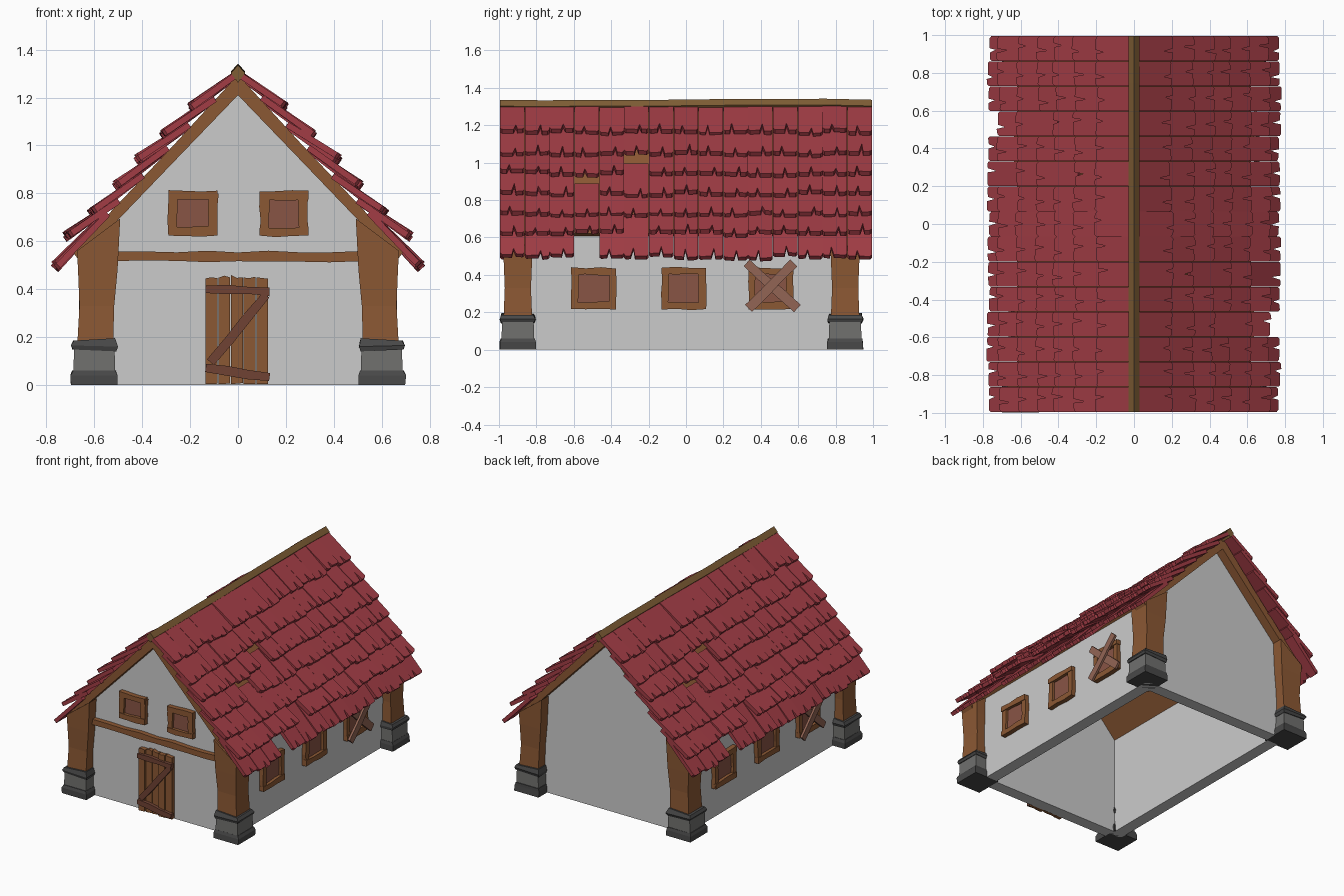
import bpy, bmesh, random
from math import pi
from mathutils import Matrix, Vector

if "Cube" in bpy.data.objects:
    bpy.data.objects.remove(bpy.data.objects["Cube"])

random.seed(4)
YC = -0.024                      # body centre along y
HX, HY = 0.60, 0.875             # wall half sizes


def mat(name, r, g, b):
    m = bpy.data.materials.new(name)
    m.diffuse_color = (r, g, b, 1)
    m.use_nodes = True
    m.node_tree.nodes["Principled BSDF"].inputs["Base Color"].default_value = m.diffuse_color
    return m


WOOD = mat("wood", .26, .098, .034)
DARK = mat("dark_wood", .16, .055, .034)
CROSS = mat("plank_wood", .29, .13, .09)
PANE = mat("shutter", .25, .09, .06)
TILE = mat("roof_tile", .36, .046, .06)
RIDGE = mat("ridge_wood", .21, .11, .035)
STONE = mat("stone", .16, .16, .155)
STONE_D = mat("dark_stone", .065, .065, .065)


def jit(a):
    return random.uniform(-a, a)


def loft(bm, rings, M=Matrix()):
    rows = [[bm.verts.new(M @ Vector(p)) for p in ring] for ring in rings]
    n = len(rows[0])
    for a, b in zip(rows, rows[1:]):
        for i in range(n):
            j = (i + 1) % n
            bm.faces.new((a[i], a[j], b[j], b[i]))
    bm.faces.new(rows[0][::-1])
    bm.faces.new(rows[-1])


def prism(bm, pts, M, w0, w1):
    loft(bm, [[(u, v, w) for u, v in pts] for w in (w0, w1)], M)


def bar(bm, a, b, width, M, w0, w1, wob=0.004, n=3):
    # hand-cut beam between two points of a wall plane
    a, b = Vector(a), Vector(b)
    side = (b - a).orthogonal().normalized() * width / 2
    pts = []
    for s, ts in ((1, range(n + 1)), (-1, range(n, -1, -1))):
        pts += [a.lerp(b, t / n) + side * (s + jit(wob) * 2 / width) for t in ts]
    prism(bm, [tuple(p) for p in pts], M, w0, w1)


def finish(bm, name, material=None):
    bmesh.ops.recalc_face_normals(bm, faces=bm.faces)
    me = bpy.data.meshes.new(name)
    bm.to_mesh(me)
    bm.free()
    ob = bpy.data.objects.new(name, me)
    bpy.context.collection.objects.link(ob)
    if material:
        me.materials.append(material)
    return ob


# wall frames: u along the wall, v up, w outward
FRONT = Matrix(((1, 0, 0, 0), (0, 0, -1, YC - HY), (0, 1, 0, 0), (0, 0, 0, 1)))
RIGHT = Matrix(((0, 0, 1, HX), (1, 0, 0, 0), (0, 1, 0, 0), (0, 0, 0, 1)))
TURN = Matrix.Translation((0, YC, 0)) @ Matrix.Rotation(pi, 4, 'Z') @ Matrix.Translation((0, -YC, 0))
BACK, LEFT = TURN @ FRONT, TURN @ RIGHT

# hollow walls
bm = bmesh.new()
gable = [(-HX, 0), (HX, 0), (HX, .613), (0, 1.255), (-HX, .613)]
for M in (FRONT, BACK):
    prism(bm, gable, M, -.085, 0)
for s in (-1, 1):
    prism(bm, [(s * .515, 0), (s * HX, 0), (s * HX, .613), (s * .515, .704)], FRONT, -2 * HY + .085, -.085)
finish(bm, "walls")

# roof boards under the tiles
bm = bmesh.new()
prism(bm, [(0, 1.285), (.62, .622), (.60, .608), (0, 1.25), (-.60, .608), (-.62, .622)], FRONT, -2 * HY - .04, .04)
finish(bm, "roof_boards", WOOD)

# gable rafters
bm = bmesh.new()
for M in (FRONT, BACK):
    for s in (-1, 1):
        prism(bm, [(s * x, z) for x, z in ((0, 1.295), (.27, 1.0), (.69, .555), (.66, .515),
                                           (.5, .69), (.26, .94), (0, 1.21))], M, -.03, .065)
finish(bm, "rafters", WOOD)


# corner posts on stone feet
def box_ring(x0, x1, hy, z0, z1, j=0.0):
    return [(x0 + jit(j), -hy + jit(j), z0), (x1 + jit(j), -hy + jit(j), z1),
            (x1 + jit(j), hy + jit(j), z1), (x0 + jit(j), hy + jit(j), z0)]


posts, feet, bands = bmesh.new(), bmesh.new(), bmesh.new()
for sx in (-1, 1):
    for sy in (-1, 1):
        M = Matrix.Translation((0, YC + sy * HY, 0)) @ Matrix.Diagonal((sx, -sy, 1, 1))
        loft(posts, [box_ring(.522, .672, .077, .15, .15), box_ring(.517, .662, .070, .33, .33),
                     box_ring(.503, .668, .076, .48, .48), box_ring(.492, .672, .08, .695, .56)], M)
        loft(feet, [box_ring(.512, .688, .088, .03, .03), box_ring(.516, .684, .084, .17, .17)], M)
        loft(bands, [box_ring(.504, .698, .097, 0, 0), box_ring(.504, .698, .096, .04, .04, .004),
                     box_ring(.510, .690, .090, .06, .06, .003)], M)
        loft(bands, [box_ring(.510, .690, .090, .14, .148, .003), box_ring(.504, .696, .096, .16, .165, .003),
                     box_ring(.515, .685, .086, .195, .185, .004)], M)
finish(posts, "corner_posts", WOOD)
finish(feet, "stone_feet", STONE)
finish(bands, "stone_foot_bands", STONE_D)

# front cross beam
bm = bmesh.new()
bar(bm, (-.51, .537), (.51, .535), .042, FRONT, -.01, .035, .004, 8)
finish(bm, "cross_beam", WOOD)


# windows: frame of four bars around a shutter pane
def window(frames, panes, M, u, v, w, h):
    t = .038
    for s in (-1, 1):
        bar(frames, (u - w / 2, v + s * (h - t) / 2), (u + w / 2, v + s * (h - t) / 2 + jit(.004)), t, M, -.01, .034)
        bar(frames, (u + s * (w - t) / 2, v - h / 2 + .01), (u + s * (w - t) / 2 + jit(.004), v + h / 2 - .01),
            t, M, -.01, .029)
    prism(panes, [(u - w / 2 + .02, v - h / 2 + .02), (u + w / 2 - .02, v - h / 2 + .02),
                  (u + w / 2 - .02, v + h / 2 - .02), (u - w / 2 + .02, v + h / 2 - .02)], M, -.01, .012)


frames, panes, crosses = bmesh.new(), bmesh.new(), bmesh.new()
for u in (-.188, .192):
    window(frames, panes, FRONT, u, .715, .205, .19)
for M in (RIGHT, LEFT):
    for u in (-.495, -.012, .455):
        window(frames, panes, M, u, .328, .24, .222)
    bar(crosses, (.325, .465), (.595, .22), .05, M, .034, .05)
    bar(crosses, (.575, .465), (.335, .22), .05, M, .048, .064)
finish(frames, "window_frames", WOOD)
finish(panes, "window_shutters", PANE)
finish(crosses, "boarded_window_planks", CROSS)

# plank door with Z brace
bm = bmesh.new()
n, x0, x1 = 5, -.135, .13
for i in range(n):
    a, b = x0 + (x1 - x0) * i / n, x0 + (x1 - x0) * (i + 1) / n - .004
    top = .455 - .004 * abs(i - 2)
    prism(bm, [(a, .003), (b, .003 + abs(jit(.005))), (b, top + jit(.006)), ((a + b) / 2, top + jit(.008)),
               (a, top + jit(.006))], FRONT, -.01, .03 + jit(.004))
finish(bm, "door_planks", WOOD)
bm = bmesh.new()
bar(bm, (-.135, .40), (.132, .392), .036, FRONT, .02, .05)
bar(bm, (-.135, .07), (.132, .033), .036, FRONT, .02, .05)
bar(bm, (-.115, .095), (.118, .375), .036, FRONT, .02, .046)
finish(bm, "door_brace", DARK)

# ridge beam, diamond section with a slight wave
bm = bmesh.new()
rings = []
for i in range(9):
    z, y = 1.305 + jit(.005), -.995 + 1.99 * i / 8
    rings.append([(.03, y, z), (0, y, z + .033), (-.03, y, z), (0, y, z - .04)])
loft(bm, rings)
finish(bm, "ridge_beam", RIDGE)

# split shingles in seven rows, a few missing; the left slope is the right one turned round
TIPS = [(.20, 1.17), (.32, 1.055), (.425, .95), (.515, .845), (.62, .735), (.72, .63), (.77, .505)]
MISSING = {(3, 3), (2, 5), (5, 5), (6, 3)}
COUNT, W = 15, 1.99 / 15
bm = bmesh.new()
for r, (tx, tz) in enumerate(TIPS):
    hx = max(tx - .215, .012)
    head = Vector((hx, 0, 1.29 - 1.07 * hx + .03))
    for c in range(COUNT):
        if (r, c) in MISSING:
            continue
        tip = Vector((tx + jit(.008), 0, tz + jit(.012)))
        down = (tip - head).normalized()
        L = (tip - head).length
        out = Vector((-down.z, 0, down.x))
        o = head + Vector((0, -.995 + W * (c + .5), 0)) + out * jit(.004)
        M = Matrix(((0, down.x, out.x, o.x), (1, 0, 0, o.y), (0, down.z, out.z, o.z), (0, 0, 0, 1)))
        h, k, e = W / 2 - .001, jit(.02), L + jit(.006)
        prism(bm, [(-h, 0), (h, 0), (h, e - .012), (h - .01, e), (k + .011, e + jit(.006)),
                   (k + jit(.004), e - .055 + jit(.015)), (k - .011, L + jit(.006)),
                   (-h + .01, L), (-h, L - .012)], M, -.026, 0)
right = finish(bm, "roof_tiles_right", TILE)
left = bpy.data.objects.new("roof_tiles_left", right.data)
left.rotation_euler.z = pi
bpy.context.collection.objects.link(left)
